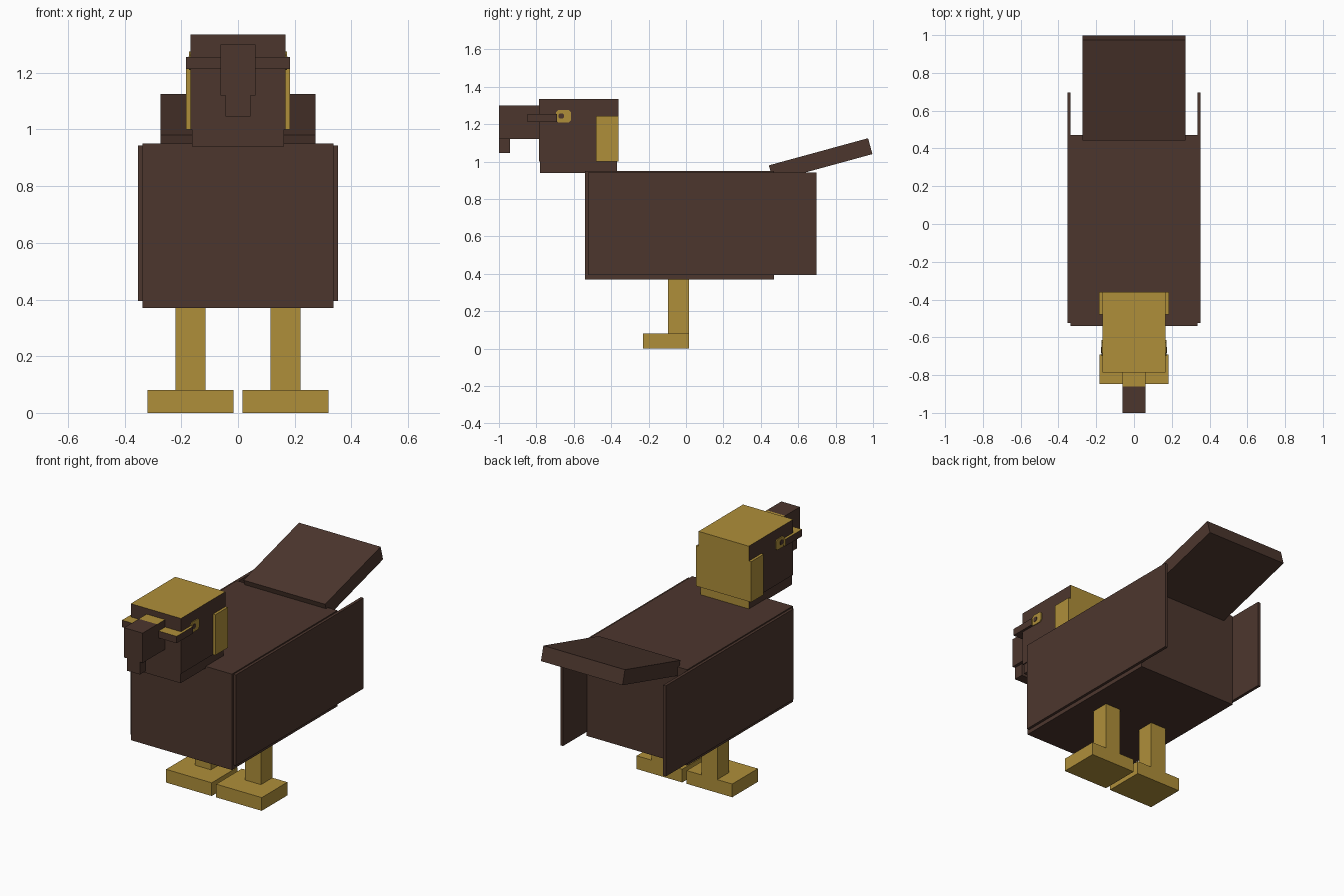
import bpy
import bmesh
from math import radians
from mathutils import Matrix, Vector

cube = bpy.data.objects.get("Cube")
if cube:
    bpy.data.objects.remove(cube, do_unlink=True)


def material(name, rgb):
    m = bpy.data.materials.new(name)
    m.use_nodes = True
    m.diffuse_color = (*rgb, 1)
    m.node_tree.nodes["Principled BSDF"].inputs["Base Color"].default_value = (*rgb, 1)
    return m


BROWN = material("dark_brown", (0.073, 0.037, 0.027))
GOLD = material("gold", (0.43, 0.275, 0.042))
UP, BACK = Vector((0, 0, 1)), Vector((0, 1, 0))


def box(name, x, y, z, mat=BROWN, gold_sides=(), bevel=0):
    """Box from (min, max) ranges; faces pointing along gold_sides turn gold."""
    bm = bmesh.new()
    bmesh.ops.create_cube(bm, size=1)
    for v in bm.verts:
        v.co = [r[0] if c < 0 else r[1] for c, r in zip(v.co, (x, y, z))]
    if bevel:
        edges = [e for e in bm.edges
                 if abs(e.verts[0].co.x - e.verts[1].co.x) > 1e-5]
        bmesh.ops.bevel(bm, geom=edges, offset=bevel, segments=1, affect='EDGES')
    bm.normal_update()
    for f in bm.faces:
        if any(f.normal.dot(d) > 0.9 for d in gold_sides):
            f.material_index = 1
    mesh = bpy.data.meshes.new(name)
    mesh.materials.append(mat)
    mesh.materials.append(GOLD)
    bm.to_mesh(mesh)
    bm.free()
    ob = bpy.data.objects.new(name, mesh)
    bpy.context.collection.objects.link(ob)
    return ob


def wide(name, half, y, z, **kw):
    return box(name, (-half, half), y, z, **kw)


def pair(name, x, y, z, **kw):
    box("left_" + name, x, y, z, **kw)
    box("right_" + name, (-x[1], -x[0]), y, z, **kw)


# Body, wings and raised tail
wide("body", 0.337, (-0.54, 0.47), (0.37, 0.95))
pair("wing", (0.335, 0.353), (-0.525, 0.697), (0.395, 0.943))
tail = wide("tail", 0.273, (0, 0.55), (-0.088, 0))
tail.data.transform(Matrix.Translation((0, 0.443, 0.98))
                    @ Matrix.Rotation(radians(15.3), 4, 'X'))

# Head, with gold crown and nape
wide("neck", 0.162, (-0.78, -0.37), (0.94, 1.0), gold_sides=(BACK,))
wide("head", 0.168, (-0.785, -0.36), (1.0, 1.335), gold_sides=(UP, BACK))
pair("cheek_plate", (0.168, 0.184), (-0.48, -0.36), (1.0, 1.245), mat=GOLD)
wide("brow", 0.183, (-0.848, -0.69), (1.213, 1.255), gold_sides=(UP, BACK))

# Beak
wide("beak_base", 0.062, (-0.86, -0.785), (1.12, 1.30), gold_sides=(UP,))
wide("beak_tip", 0.062, (-1.0, -0.86), (1.12, 1.30))
wide("beak_hook", 0.044, (-1.0, -0.94), (1.045, 1.12))

# Eyes
pair("eye", (0.166, 0.173), (-0.695, -0.615), (1.21, 1.275), mat=GOLD, bevel=0.012)
pair("pupil", (0.172, 0.175), (-0.682, -0.652), (1.23, 1.258), bevel=0.007)

# Legs and feet
pair("leg", (0.115, 0.22), (-0.095, 0.015), (0.08, 0.37), mat=GOLD)
pair("foot", (0.015, 0.32), (-0.23, 0.015), (0.0, 0.08), mat=GOLD)
